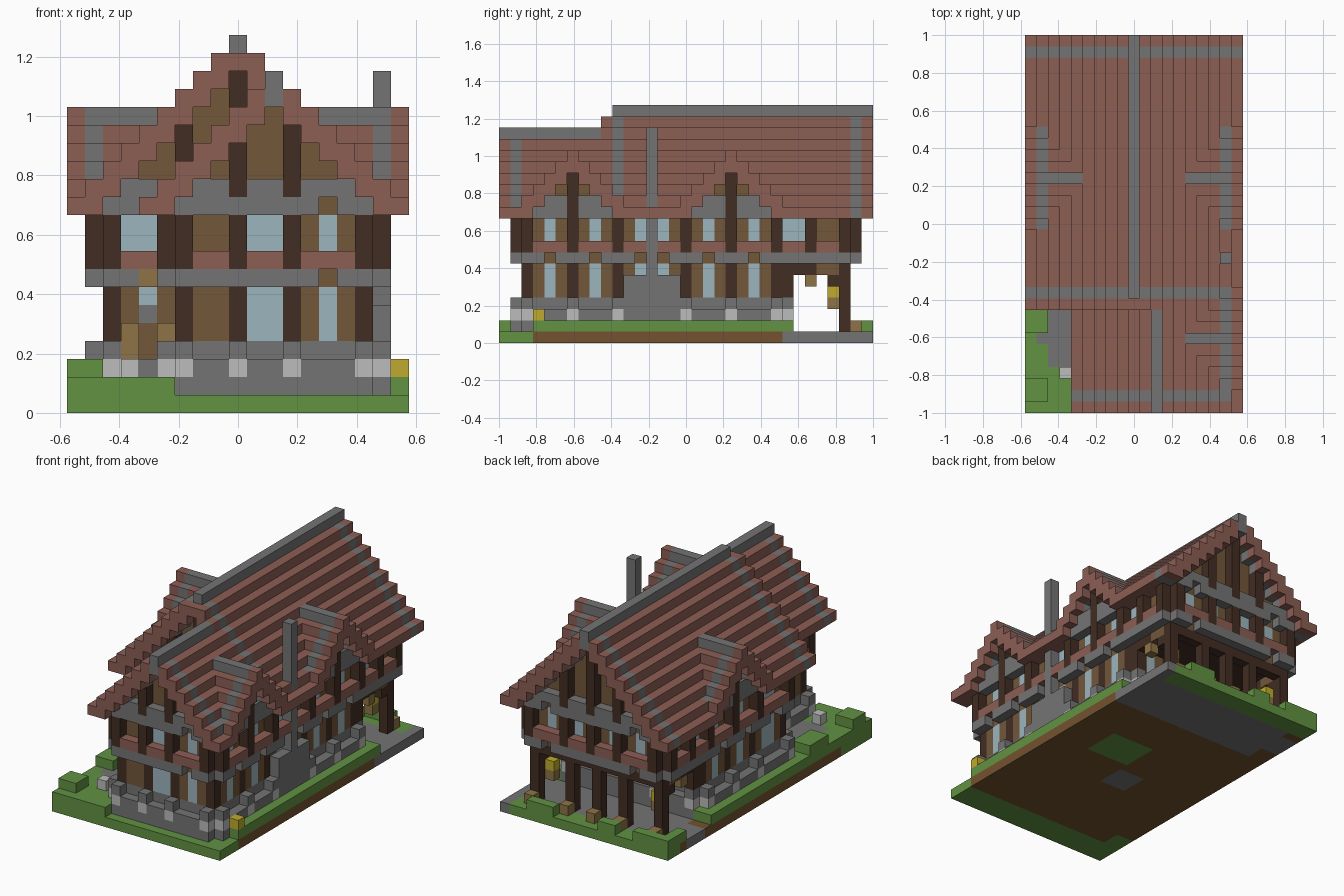
import bpy, bmesh

if "Cube" in bpy.data.objects:
    bpy.data.objects.remove(bpy.data.objects["Cube"], do_unlink=True)

UNIT = 2 / 33
EAVE = 11
CENTRE, WING = 9, 11          # ridge columns of the main house and the front wing
MAIN_TOP, WING_TOP, DORMER_TOP = 21, 19, 17

PALETTE = {"roof_tile": "8c5e54", "stone": "747474", "grass": "629242",
           "soil": "73522f", "plank": "73573a", "dark_timber": "422d23",
           "glass": "9cb6be", "pale_stone": "bcbcbc", "lantern_yellow": "c0aa2e",
           "tan_wood": "8e7446"}


def linear(c):
    return c / 12.92 if c < 0.04045 else ((c + 0.055) / 1.055) ** 2.4


def make_material(name, code):
    rgba = [linear(int(code[n:n + 2], 16) / 255) for n in (0, 2, 4)] + [1]
    m = bpy.data.materials.new(name)
    m.use_nodes = True
    m.diffuse_color = rgba
    bsdf = m.node_tree.nodes["Principled BSDF"]
    bsdf.inputs["Base Color"].default_value = rgba
    bsdf.inputs["Roughness"].default_value = 0.9
    return m


names = list(PALETTE)
materials = [make_material(n, PALETTE[n]) for n in names]
blocks = {}                   # block position -> (part, colour)


def put(part, colour, x, y, z):
    """Fill a box of blocks; each axis is a number or an inclusive pair."""
    spans = [range(a[0], a[1] + 1) if isinstance(a, tuple) else (a,) for a in (x, y, z)]
    for i in spans[0]:
        for j in spans[1]:
            for k in spans[2]:
                blocks[i, j, k] = (part, colour)


# Directions: each frame maps (along, outward depth) to a block column
right = lambda a, d: (16 + d, a)
left = lambda a, d: (2 - d, a)
wing_left = lambda a, d: (6 - d, a)
wing_front = lambda a, d: (a, 2 - d)
main_front = lambda a, d: (a, 11 - d)
back = lambda a, d: (a, 30 + d)
inner_back = lambda a, d: (a, 24 + d)


def wall(frame, posts, glass, lower=True, upper=True):
    first, last = posts[0], posts[-1]
    for a in range(first, last + 1):
        post = a in posts
        near = any(abs(a - p) < 2 for p in posts)
        col, out = frame(a, 0), frame(a, 1)
        fill = "dark_timber" if post else "plank"
        if lower:
            put("foundation", "stone", *col, (1, 3))
            put("ground_walls", fill, *col, (4, 7))
            put("foundation", "stone", *out, (1, 2))
            if post:
                put("foundation", "pale_stone", *out, 2)
                put("foundation", "stone", *out, 3)
            elif a in glass:
                put("ground_windows", "glass", *col, (4, 6))
        if upper:
            put("upper_walls", fill, *col, (7, EAVE))
            if a in glass:
                put("upper_windows", "glass", *col, (9, 10))
            if post:
                put("upper_posts", "dark_timber", *out, (8, 10))
            else:
                put("window_sills", "roof_tile", *out, 8)
            if near:
                for z in (7, EAVE):
                    put("stone_corbels", "stone", *out, z)


def gable(frame, centre, top, half, posts):
    for a in range(centre - half, centre + half + 1):
        under = top - abs(a - centre) - 3
        if under < 12:
            continue
        put("gable_walls", "plank", *frame(a, 0), (12, under))
        if a in posts:
            put("gable_posts", "dark_timber", *frame(a, 1), (12, under))
        else:
            put("gable_corbels", "stone", *frame(a, 1), 12)


def roof(part, centre, half, top, rows, bands, ridge_start):
    for j in rows:
        for i in range(centre - half, centre + half + 1):
            d = abs(i - centre)
            if d == 0 and j < ridge_start:
                put(part, "roof_tile", i, j, top - 2)
                continue
            trim = d == 0 or j in bands
            put(part, "stone" if trim else "roof_tile", i, j,
                (max(EAVE, top - d - 2), top - d - 1))


def dormer(frame, centre):
    for s in range(-5, 6):
        d, a = abs(s), centre + s
        top = DORMER_TOP - d
        if d < 4:             # open the eave in front of the dormer wall
            for depth in (1, 2):
                for k in (EAVE, 12):
                    blocks.pop((*frame(a, depth), k), None)
            under = top - 3
            put("dormer_walls", "plank", *frame(a, 0), (EAVE, max(EAVE, under)))
            if d == 0:
                put("dormer_posts", "dark_timber", *frame(a, 1), (EAVE, under))
            else:
                put("dormer_corbels", "stone", *frame(a, 1), (EAVE, 12 if d < 3 else EAVE))
        for depth in range(-2, 3):
            trim = depth == 1 and d < 5 or d == 0 and depth < 2
            for k in range(max(EAVE, top - 2), top):
                if k >= 14 + depth * -1 or depth > 0:
                    put("dormer_roof", "stone" if trim else "roof_tile", *frame(a, depth), k)


# Ground: soil slab, grass rim, paving and the door path
put("ground", "soil", (0, 18), (0, 32), 0)
put("ground", "grass", (0, 18), (0, 2), 0)
put("ground", "grass", (0, 18), (31, 32), 0)
put("ground", "grass", (0, 1), (0, 4), 0)
put("ground", "grass", (10, 14), (16, 19), 0)
put("ground", "stone", (7, 9), (12, 14), 0)
put("paving", "stone", (2, 18), (25, 30), 0)
put("paving", "stone", (0, 1), (27, 29), 0)
put("paving", "stone", 18, (28, 32), 0)
put("lawn", "grass", (0, 1), (3, 25), 1)
put("lawn", "grass", (17, 18), (3, 25), 1)
put("lawn", "grass", (0, 5), (0, 10), 1)
put("lawn", "grass", (0, 1), (7, 9), 2)
put("lawn", "grass", (0, 1), (1, 2), 2)
put("lawn", "grass", (0, 3), 32, 1)
put("lawn", "grass", (6, 7), 32, 1)
put("lawn", "grass", (13, 15), 32, 1)
put("lawn", "grass", 0, (30, 31), 1)
put("paving", "stone", (2, 5), (4, 8), 1)
put("paving", "stone", 1, (6, 7), 1)
put("paving", "stone", (3, 5), (9, 10), (1, 2))
put("path_marker", "pale_stone", 3, 3, 2)

# Floors
put("foundation", "stone", (6, 16), (2, 10), 1)
put("foundation", "stone", (2, 16), (11, 24), 1)
put("upper_floor", "dark_timber", (7, 15), (3, 11), 7)
put("upper_floor", "dark_timber", (2, 16), (12, 30), 7)

# Walls with posts, windows and corbels
front_posts = (6, 9, 12, 16)
wall(wing_left, (2, 6, 10), (4, 8))
wall(main_front, (2, 6), (3, 4))
wall(wing_front, front_posts, (10, 11, 14))
wall(left, (11, 16, 20, 24), (13, 14, 18, 22))
wall(right, (2, 6, 10, 16, 20, 24), (4, 8, 12, 14, 18, 22))
back_posts = (2, 6, 9, 12, 16)
wall(inner_back, back_posts, (4, 14), upper=False)
wall(back, back_posts, (4, 7, 11, 14), lower=False)
for side in (left, right):
    wall(side, (24, 27, 30), (25, 26), lower=False)

# Front door
put("front_door", "plank", (3, 5), 11, (3, 6))
put("front_door", "stone", 4, 11, 5)
put("front_door", "glass", 4, 11, 6)
put("door_seats", "tan_wood", 3, 10, (3, 4))
put("door_seats", "tan_wood", 5, 10, 4)
put("door_canopy", "tan_wood", (4, 5), 10, 7)

# Back porch: posts on feet, beams, brackets and lanterns
put("porch_beam", "dark_timber", (2, 16), 30, 6)
for i in back_posts:
    put("porch_post", "dark_timber", i, 30, (1, 5))
    put("porch_foot", "tan_wood", i, 31, 1)
for i, inward in ((2, 1), (16, -1)):
    put("porch_beam", "dark_timber", i, (25, 30), 6)
    put("porch_bracket", "dark_timber", i, 25, (4, 5))
    put("porch_bracket", "plank", i, (28, 29), (6, 7))
    put("porch_bracket", "dark_timber", i, 29, 5)
    put("porch_bracket", "tan_wood", i, 27, 5)
    put("porch_lantern", "lantern_yellow", i + inward, 29, 4)
    put("porch_lantern", "tan_wood", i + inward, 29, 3)
put("garden_lantern", "lantern_yellow", 18, 3, 2)

# Gables and roofs
gable(wing_front, WING, WING_TOP, 5, front_posts)
gable(main_front, CENTRE, MAIN_TOP, 7, (6, 9, 12))
gable(back, CENTRE, MAIN_TOP, 7, (6, 9, 12))
roof("wing_roof", WING, 7, WING_TOP, range(0, 11), (1,), 0)
roof("main_roof", CENTRE, 9, MAIN_TOP, range(9, 33), (10, 31), 10)
dormer(right, 6)
dormer(right, 20)
dormer(left, 20)

# Chimney
put("chimney", "stone", 17, (11, 15), (2, 5))
put("chimney", "stone", 17, 13, (2, 18))

# Build one mesh per part from the exposed block sides
SIDES = [(axis, sign) for axis in range(3) for sign in (0, 1)]
for part in sorted({p for p, c in blocks.values()}):
    bm = bmesh.new()
    corners = {}
    used = []
    for cell, (owner, colour) in blocks.items():
        if owner != part:
            continue
        for axis, sign in SIDES:
            beyond = list(cell)
            beyond[axis] += 2 * sign - 1
            if tuple(beyond) in blocks:
                continue
            u, v = (axis + 1) % 3, (axis + 2) % 3
            ring = []
            for du, dv in ((0, 0), (1, 0), (1, 1), (0, 1)):
                c = list(cell)
                c[axis] += sign
                c[u] += du
                c[v] += dv
                c = tuple(c)
                if c not in corners:
                    corners[c] = bm.verts.new(((c[0] - 9.5) * UNIT, (c[1] - 16.5) * UNIT, c[2] * UNIT))
                ring.append(corners[c])
            face = bm.faces.new(ring if sign else ring[::-1])
            if colour not in used:
                used.append(colour)
            face.material_index = used.index(colour)
    if bm.faces:
        mesh = bpy.data.meshes.new(part)
        bm.to_mesh(mesh)
        for colour in used:
            mesh.materials.append(materials[names.index(colour)])
        bpy.context.collection.objects.link(bpy.data.objects.new(part, mesh))
    bm.free()
